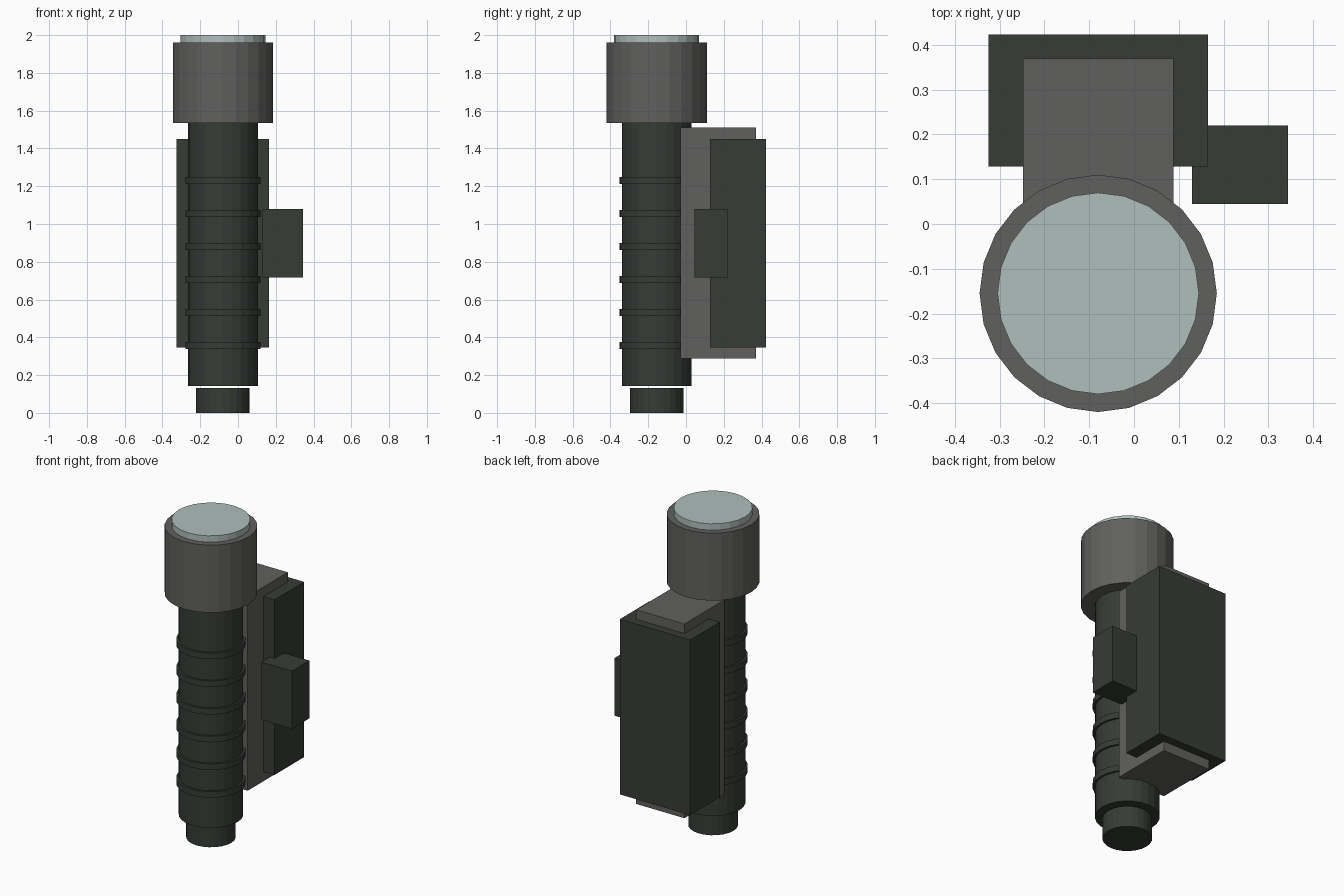
import bpy
from math import pi

cube = bpy.data.objects.get("Cube")
if cube:
    bpy.data.objects.remove(cube, do_unlink=True)


def material(name, rgb):
    mat = bpy.data.materials.new(name)
    mat.use_nodes = True
    mat.diffuse_color = (*rgb, 1)
    mat.node_tree.nodes["Principled BSDF"].inputs["Base Color"].default_value = (*rgb, 1)
    return mat


dark = material("dark green grey", (0.037, 0.045, 0.037))
grey = material("mid grey", (0.118, 0.118, 0.113))
glass = material("pale lens", (0.43, 0.52, 0.50))

AXIS_X, AXIS_Y = -0.08, -0.155


def finish(name, mat):
    obj = bpy.context.object
    obj.name = name
    obj.data.name = name
    obj.data.materials.append(mat)
    return obj


def tube(name, radius, z0, z1, mat):
    """Faceted cylinder on the torch axis."""
    bpy.ops.mesh.primitive_cylinder_add(vertices=24, radius=radius, depth=z1 - z0,
                                        location=(AXIS_X, AXIS_Y, (z0 + z1) / 2))
    return finish(name, mat)


def box(name, x, y, z, mat):
    """Box spanning the given x, y and z ranges."""
    spans = (x, y, z)
    bpy.ops.mesh.primitive_cube_add(size=1, location=[(a + b) / 2 for a, b in spans])
    bpy.context.object.scale = [b - a for a, b in spans]
    bpy.ops.object.transform_apply(location=False, rotation=False, scale=True)
    return finish(name, mat)


# Torch body, from tail to lens
tube("tail_cap", 0.142, 0, 0.133, dark)
tube("barrel", 0.185, 0.142, 1.54, dark)
tube("head", 0.265, 1.535, 1.96, grey)
tube("lens", 0.225, 1.95, 2.0, glass)

# Grip rings
for i in range(6):
    z = 0.357 + i * 0.1745
    tube(f"grip_ring_{i + 1}", 0.198, z - 0.019, z + 0.019, dark)

# Mount behind the barrel, with its clamp block and side switch
box("mount_bracket", (-0.248, 0.088), (-0.03, 0.37), (0.287, 1.51), grey)
box("clamp_block", (-0.325, 0.165), (0.128, 0.423), (0.347, 1.45), dark)
box("side_switch", (0.13, 0.344), (0.045, 0.22), (0.717, 1.08), dark)
